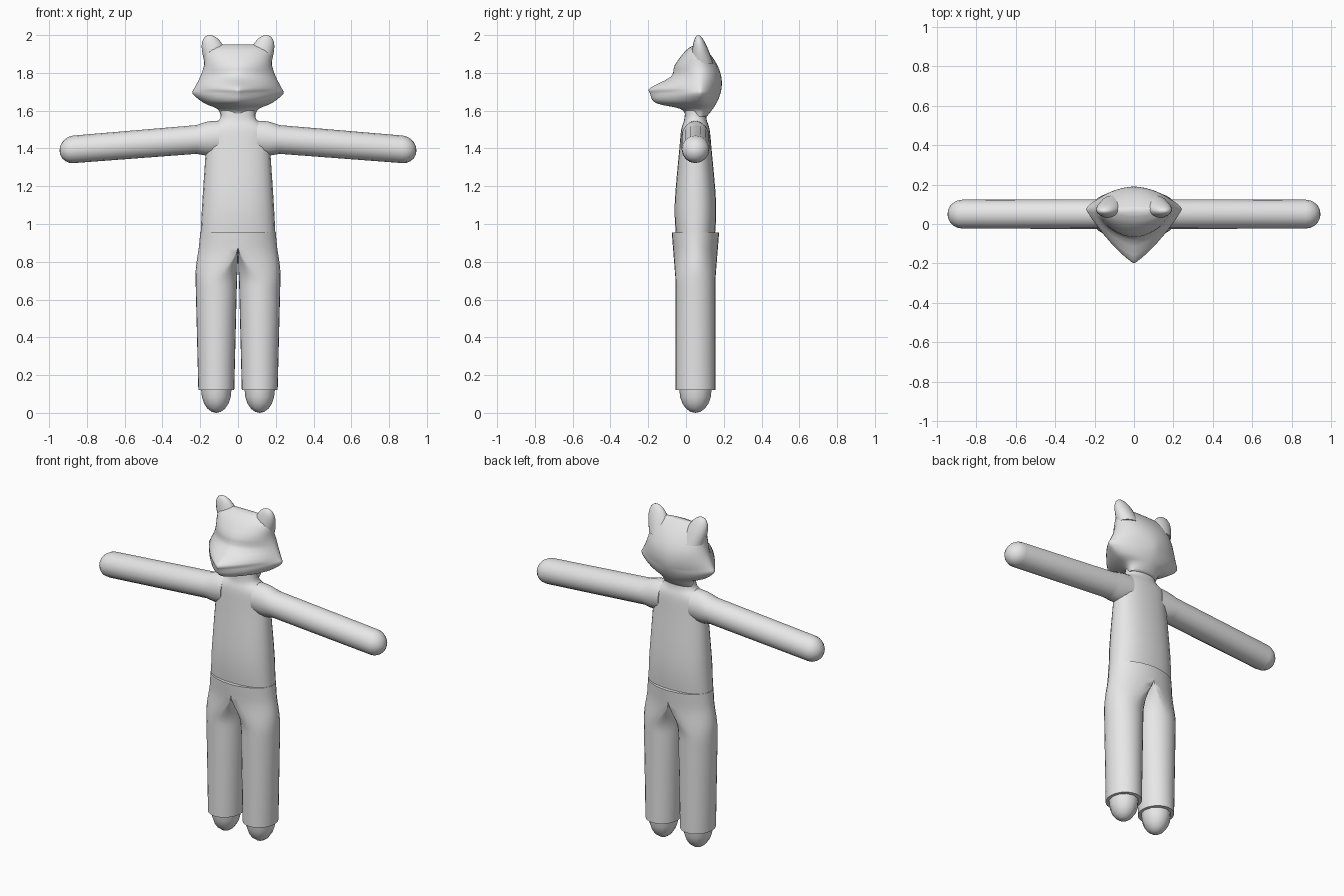
import bpy, bmesh
from math import sin, cos, pi, radians, sqrt, copysign
from mathutils import Vector

cube = bpy.data.objects.get("Cube")
if cube:
    bpy.data.objects.remove(cube)

grey = bpy.data.materials.new("light grey")
grey.use_nodes = True
colour = (0.8, 0.8, 0.8, 1)
grey.diffuse_color = colour
grey.node_tree.nodes["Principled BSDF"].inputs["Base Color"].default_value = colour

# Shared depth of the body's centre line
BODY_Y = 0.05


def clamp(value):
    return max(0, min(1, value))


def signed_power(value, exponent):
    return copysign(abs(value) ** exponent, value)


def angles(count):
    return [2 * pi * i / count for i in range(count)]


def quarter_turn(steps):
    return [pi / 2 * i / steps for i in range(steps + 1)]


def spline(keys, steps=4):
    """Fill in smooth in-between sections from a few key sections."""
    keys = [Vector(key) for key in keys]
    padded = [keys[0]] + keys + [keys[-1]]
    result = []
    for before, start, end, after in zip(padded, padded[1:], padded[2:], padded[3:]):
        for i in range(steps):
            t = i / steps
            bend = (before * -1 + start * 3 - end * 3 + after) * t ** 3
            curve = (before * 2 - start * 5 + end * 4 - after) * t ** 2
            result.append(start + ((end - before) * t + curve + bend) / 2)
    return result + [keys[-1]]


def oval(centre_x, centre_y, z, width, depth, squareness=2, count=24):
    power = 2 / squareness
    return [(centre_x + width * signed_power(cos(a), power),
             centre_y + depth * signed_power(sin(a), power), z) for a in angles(count)]


def loft(name, rings, mirror=False, open_seam=False, smooth=50):
    """Skin a stack of equal closed rings and cap both ends."""
    bm = bmesh.new()
    rows = [[bm.verts.new(point) for point in ring] for ring in rings]
    for lower, upper in zip(rows, rows[1:]):
        for i in range(len(lower)):
            bm.faces.new((lower[i - 1], lower[i], upper[i], upper[i - 1]))
    bm.faces.new(rows[0])
    bm.faces.new(rows[-1])
    if open_seam:
        inner = [f for f in bm.faces if all(v.co.x < 0.0005 for v in f.verts)]
        bmesh.ops.delete(bm, geom=inner, context='FACES')
    bmesh.ops.remove_doubles(bm, verts=bm.verts, dist=0.0001)
    bmesh.ops.recalc_face_normals(bm, faces=bm.faces)
    mesh = bpy.data.meshes.new(name)
    bm.to_mesh(mesh)
    bm.free()
    mesh.materials.append(grey)
    part = bpy.data.objects.new(name, mesh)
    bpy.context.collection.objects.link(part)
    bpy.ops.object.select_all(action='DESELECT')
    part.select_set(True)
    bpy.context.view_layer.objects.active = part
    bpy.ops.object.shade_smooth_by_angle(angle=radians(smooth))
    if mirror:
        part.modifiers.new("Mirror", 'MIRROR').merge_threshold = 0.0005


# Torso and neck: height, half width, half depth
torso_keys = [(0.9, 0.2, 0.1), (1.1, 0.19, 0.11), (1.4, 0.17, 0.085),
              (1.5, 0.165, 0.075), (1.55, 0.1, 0.06), (1.6, 0.09, 0.055)]
loft("torso", [oval(0, BODY_Y, z, width, depth, squareness=2.3)
               for z, width, depth in spline(torso_keys)])


# Arms: a sloping tube, flared at the shoulder and rounded at the tip
def arm_ring(x, radius):
    slope_z = 1.465 - 0.08 * x
    depth = min(radius, 0.075)
    return [(x, BODY_Y + depth * cos(a), slope_z + radius * sin(a)) for a in angles(16)]


arm_sections = spline([(0.1, 0.09), (0.16, 0.09), (0.22, 0.076)])
arm_sections += [(0.87 + 0.075 * sin(t), 0.073 * cos(t)) for t in quarter_turn(5)]
loft("arms", [arm_ring(x, radius) for x, radius in arm_sections], mirror=True)


# Trousers: each half blends from a half oval at the waist to a round leg
def trouser_ring(z):
    split = clamp((0.88 - z) * 5)
    split = split * split * (3 - 2 * split)
    drop = clamp((0.95 - z) * 4)
    hip_width = 0.2 + 0.025 * drop
    depth = 0.125 - 0.02 * drop
    leg_radius = 0.092 + 0.025 * z
    leg_x = 0.115
    ring = []
    for a in angles(28):
        hip = hip_width * max(cos(a), 0)
        leg = leg_x + leg_radius * cos(a)
        ring.append((hip + (leg - hip) * split, BODY_Y + depth * sin(a), z))
    return ring


hem, waist = 0.12, 0.955
leg_heights = [hem, 0.4, 0.65]
hip_heights = [0.68 + (waist - 0.68) * i / 10 for i in range(11)]
loft("trousers", [trouser_ring(z) for z in leg_heights + hip_heights],
     mirror=True, open_seam=True)

# Feet: rounded tips hanging below the hems
loft("feet", [oval(0.115, BODY_Y, hem * (1 - sin(t)), 0.08 * cos(t), 0.085 * cos(t), count=12)
              for t in quarter_turn(5)], mirror=True)


# Head: pointed cheeks and muzzle low down, rounder towards the crown
def head_ring(z, front, width):
    middle = 0.075
    back_depth = 0.115 * (1 - ((z - 1.745) / 0.21) ** 2)
    roundness = 1.15 + 5 * abs(z - 1.7)
    ring = []
    for a in angles(36):
        behind = sin(a) > 0
        power = 2 / min(2, roundness + 0.3 * behind)
        depth = back_depth if behind else middle - front
        ring.append((width * signed_power(cos(a), power),
                     middle + depth * signed_power(sin(a), power), z))
    return ring


# Head keys: height, front edge, half width
head_keys = [(1.57, 0, 0.09), (1.61, -0.03, 0.11), (1.64, -0.16, 0.18),
             (1.69, -0.19, 0.24), (1.72, -0.19, 0.23), (1.78, -0.08, 0.2),
             (1.84, -0.06, 0.18), (1.92, 0, 0.17), (1.95, 0.05, 0.1)]
loft("head", [head_ring(*section) for section in spline(head_keys, steps=3)], smooth=65)


# Ears: leaning blunt cones, thin from front to back
def ear_ring(t):
    return oval(0.11 + 0.04 * t, 0.085 - 0.02 * t, 1.85 + 0.15 * t,
                0.066 * sqrt(1 - t ** 3), 0.06 * sqrt(1 - t), count=16)


loft("ears", [ear_ring(sin(t)) for t in quarter_turn(9)], mirror=True, smooth=65)
